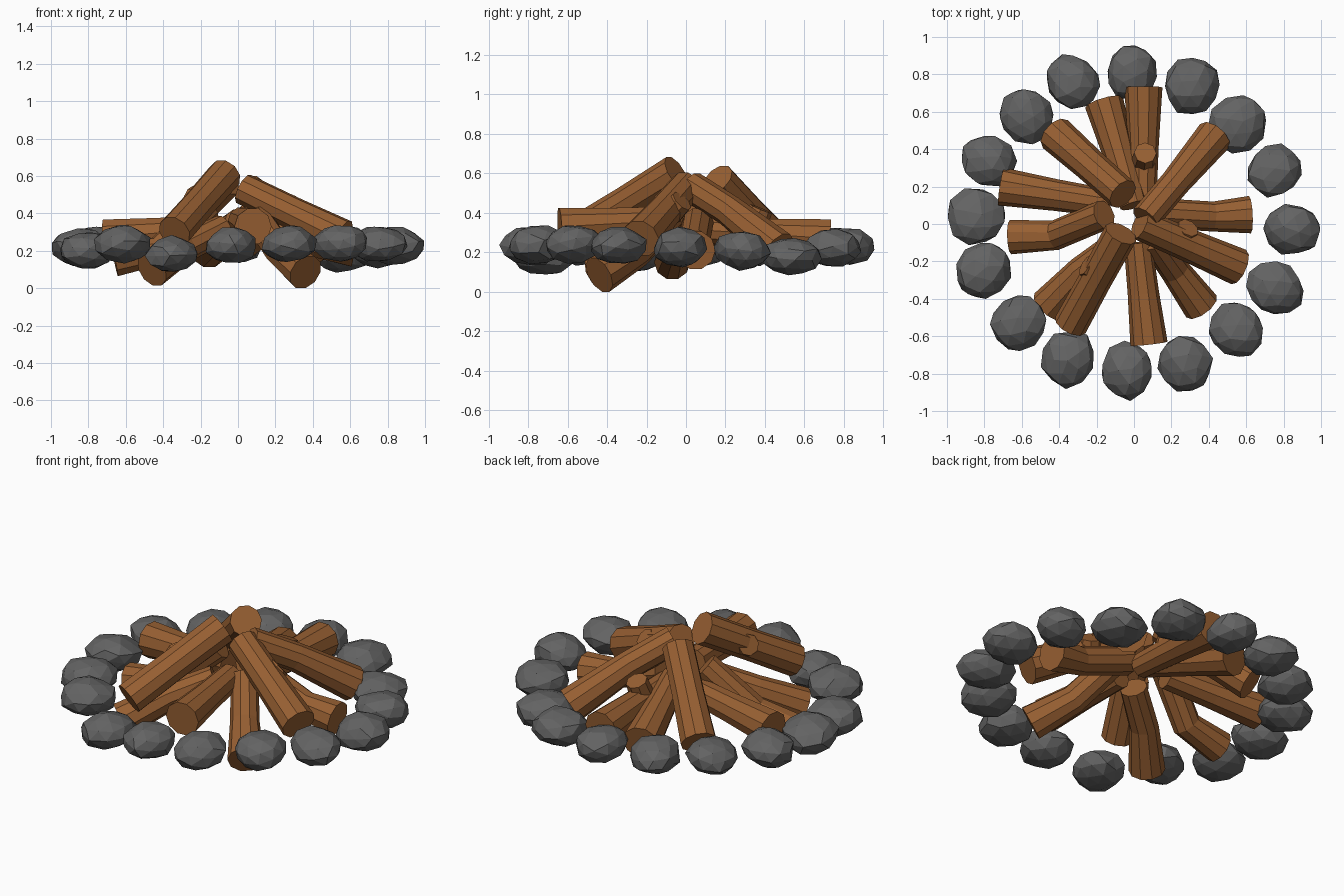
import bpy, bmesh, math, random
from mathutils import Vector, Matrix

if "Cube" in bpy.data.objects:
    bpy.data.objects.remove(bpy.data.objects["Cube"])

random.seed(7)


def material(name, rgb):
    m = bpy.data.materials.new(name)
    m.diffuse_color = (*rgb, 1)
    m.use_nodes = True
    m.node_tree.nodes["Principled BSDF"].inputs["Base Color"].default_value = m.diffuse_color
    return m


WOOD = material("wood", (0.31, 0.115, 0.032))
STONE = material("stone", (0.125, 0.125, 0.125))


def finish(bm, name, mat):
    bmesh.ops.recalc_face_normals(bm, faces=bm.faces)
    me = bpy.data.meshes.new(name)
    bm.to_mesh(me)
    bm.free()
    me.materials.append(mat)
    ob = bpy.data.objects.new(name, me)
    bpy.context.collection.objects.link(ob)
    return ob


def tube(bm, points, radii, sides=10):
    """Capped tube of flat sides following a short path."""
    pts = [Vector(p) for p in points]
    rings = []
    for i, p in enumerate(pts):
        t = (pts[min(i + 1, len(pts) - 1)] - pts[max(i - 1, 0)]).normalized()
        ref = Vector((0, 0, 1)) if abs(t.z) < 0.9 else Vector((1, 0, 0))
        u = t.cross(ref).normalized()
        v = u.cross(t)
        rings.append([bm.verts.new(p + radii[i] * (u * math.cos(a) + v * math.sin(a)))
                      for a in (2 * math.pi * k / sides for k in range(sides))])
    for r0, r1 in zip(rings, rings[1:]):
        for k in range(sides):
            n = (k + 1) % sides
            bm.faces.new((r0[k], r0[n], r1[n], r1[k]))
    bm.faces.new(rings[0])
    bm.faces.new(rings[-1])


def log(name, points, outer=0.105, inner=0.08, knob=None):
    bm = bmesh.new()
    n = len(points)
    # straight logs get a slim waist, bent ones pinch at the elbow
    if n == 2:
        a, b = Vector(points[0]), Vector(points[1])
        points, n = [a, a.lerp(b, 0.5), b], 3
        radii = [outer, (outer + inner) * 0.48, inner]
    else:
        radii = [outer, 0.08, inner]
    tube(bm, points, radii)
    # short sawn branch stub
    if knob:
        tube(bm, knob, [0.07, 0.06], 8)
    finish(bm, name, WOOD)


# Logs: outer end first, leaning in to the middle
log("log_back", [(0.05, 0.73, 0.27), (0.05, 0.12, 0.31)], 0.102, 0.07,
    knob=[(0.05, 0.33, 0.3), (0.06, 0.38, 0.42)])
log("log_back_low", [(-0.16, 0.65, 0.21), (0.0, 0.1, 0.35)], 0.105, 0.075)
log("log_back_left", [(-0.42, 0.48, 0.22), (-0.06, 0.16, 0.57)], 0.1, 0.088)
log("log_left_back", [(-0.71, 0.2, 0.27), (-0.13, 0.11, 0.32)], 0.102, 0.075)
log("log_left", [(-0.66, -0.07, 0.15), (-0.42, -0.06, 0.2), (-0.16, 0.05, 0.44)], 0.092, 0.08)
log("log_front_left_low", [(-0.46, -0.44, 0.1), (-0.28, -0.25, 0.22), (-0.08, -0.1, 0.32)], 0.1, 0.075)
log("log_front_left", [(-0.34, -0.54, 0.3), (-0.07, -0.05, 0.605)], 0.092, 0.092,
    knob=[(-0.19, -0.26, 0.46), (-0.26, -0.22, 0.49)])
log("log_front", [(0.08, -0.64, 0.33), (0.02, -0.1, 0.36)], 0.1, 0.075)
log("log_front_right_low", [(0.36, -0.44, 0.085), (0.22, -0.25, 0.2), (0.1, -0.08, 0.38)], 0.1, 0.075)
log("log_front_right", [(0.56, -0.23, 0.27), (0.03, 0.0, 0.53)], 0.1, 0.085,
    knob=[(0.25, -0.08, 0.4), (0.29, -0.02, 0.46)])
log("log_right", [(0.62, 0.05, 0.21), (0.42, 0.04, 0.24), (0.1, 0.06, 0.35)], 0.1, 0.08)
log("log_back_right", [(0.43, 0.47, 0.21), (0.22, 0.22, 0.41), (0.06, 0.03, 0.53)], 0.1, 0.08)

# Ring of stones: x, y, z of each centre
STONES = [
    (-0.01, 0.81, 0.23), (-0.33, 0.76, 0.23), (-0.58, 0.575, 0.22), (-0.78, 0.335, 0.23),
    (-0.845, 0.04, 0.22), (-0.805, -0.25, 0.2), (-0.615, -0.53, 0.235), (-0.35, -0.72, 0.18),
    (-0.035, -0.785, 0.23), (0.275, -0.745, 0.235), (0.55, -0.57, 0.24), (0.755, -0.345, 0.235),
    (0.845, -0.03, 0.225), (0.75, 0.285, 0.21), (0.555, 0.535, 0.18), (0.31, 0.74, 0.22)]
for i, c in enumerate(STONES):
    bm = bmesh.new()
    bmesh.ops.create_icosphere(bm, subdivisions=2, radius=1)
    spin = Matrix.Rotation(random.uniform(0, 6.28), 3, Vector((random.uniform(-1, 1), 1, 1)).normalized())
    yaw = Matrix.Rotation(math.atan2(c[1], c[0]), 3, 'Z') @ Matrix.Rotation(random.uniform(-.15, .15), 3, 'X')
    wide = random.uniform(0.135, 0.155)
    for v in bm.verts:
        p = spin @ (v.co * random.uniform(0.92, 1.06))
        v.co = yaw @ Vector((p.x * 0.157, p.y * wide, p.z * 0.1)) + Vector(c)
    # merge near-coplanar faces into broad chipped facets
    bmesh.ops.dissolve_limit(bm, angle_limit=math.radians(17), verts=bm.verts, edges=bm.edges)
    finish(bm, "stone_%02d" % (i + 1), STONE)
